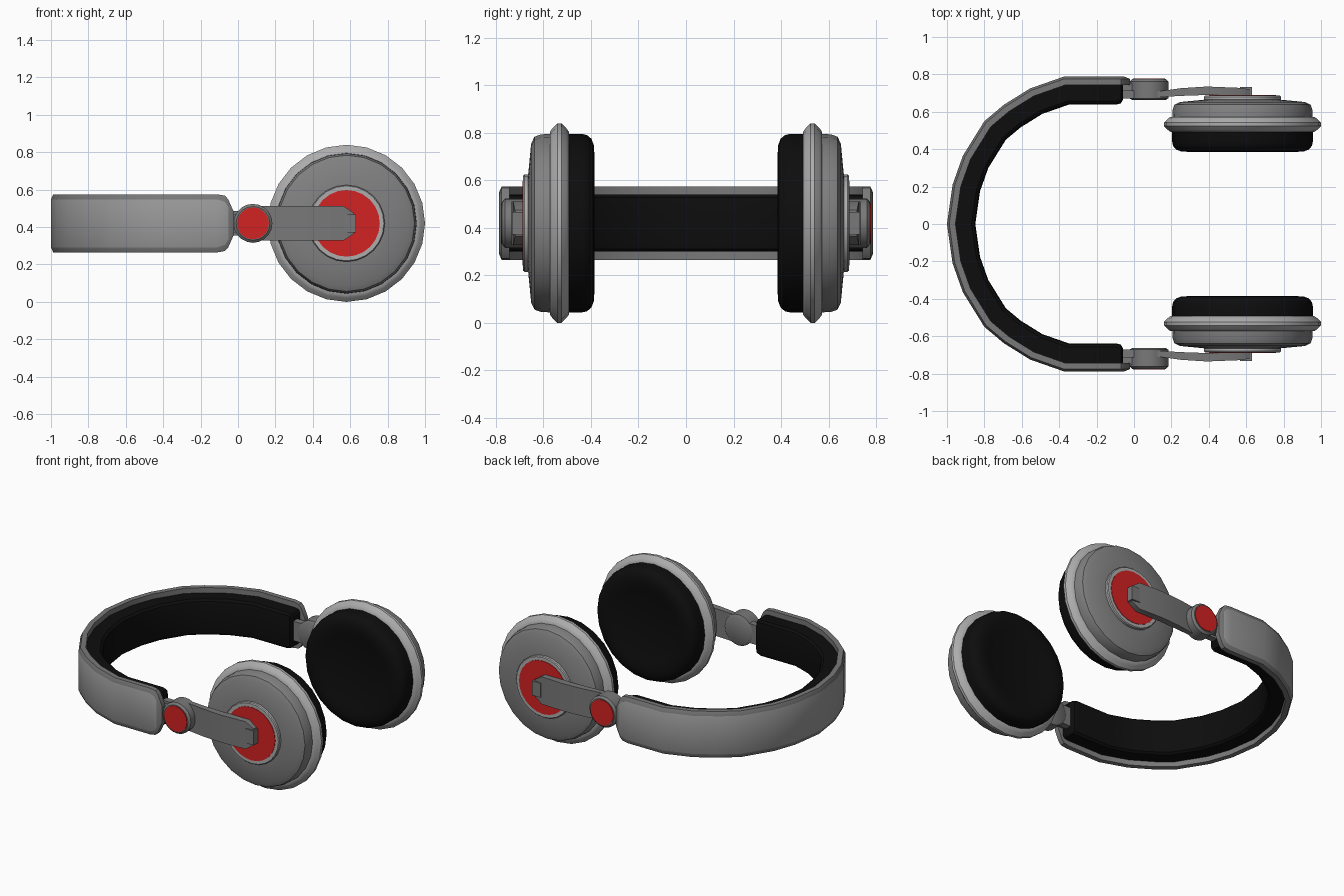
import bpy, bmesh, math
from mathutils import Vector

if "Cube" in bpy.data.objects:
    bpy.data.objects.remove(bpy.data.objects["Cube"])

CX, CZ = 0.58, 0.42   # cup centre


def material(name, r, g, b):
    m = bpy.data.materials.new(name)
    m.diffuse_color = (r, g, b, 1)
    m.use_nodes = True
    m.node_tree.nodes["Principled BSDF"].inputs["Base Color"].default_value = m.diffuse_color
    return m


BLACK = material("black padding", 0.004, 0.004, 0.004)
DARK = material("dark grey", 0.19, 0.19, 0.19)
SHELL = material("shell grey", 0.22, 0.22, 0.22)
PANEL = material("panel grey", 0.32, 0.32, 0.32)
LIGHT = material("light grey", 0.42, 0.42, 0.42)
RED = material("red", 0.65, 0.016, 0.016)


def loft(name, rings, mats, rule=None, angle=35):
    """Join equal closed rings into a capped solid; rule picks a face's material."""
    bm = bmesh.new()
    vs = [[bm.verts.new(p) for p in ring] for ring in rings]
    n = len(vs[0])
    for a, b in zip(vs, vs[1:]):
        for i in range(n):
            j = (i + 1) % n
            f = bm.faces.new((a[i], a[j], b[j], b[i]))
            if rule:
                f.material_index = rule(i, f.calc_center_median())
    bm.faces.new(vs[0])
    bm.faces.new(vs[-1])
    bmesh.ops.recalc_face_normals(bm, faces=bm.faces)
    me = bpy.data.meshes.new(name)
    bm.to_mesh(me)
    bm.free()
    for m in mats:
        me.materials.append(m)
    for p in me.polygons:
        p.use_smooth = True
    me.set_sharp_from_angle(angle=math.radians(angle))
    ob = bpy.data.objects.new(name, me)
    bpy.context.collection.objects.link(ob)
    return ob


def lathe(name, profile, s, mat, cx=CX, n=24):
    """Turn a (radius, y) profile around the y axis; s picks the side."""
    rings = [[(cx + r * math.cos(2 * math.pi * i / n), s * y,
               CZ + r * math.sin(2 * math.pi * i / n)) for i in range(n)]
             for r, y in profile]
    return loft(name, rings, [mat])


def box(name, x0, x1, y0, y1, h, s, mat):
    return loft(name, [[(x, s * y0, CZ - h), (x, s * y1, CZ - h),
                        (x, s * y1, CZ + h), (x, s * y0, CZ + h)] for x in (x0, x1)], [mat])


# Outer curve of the headband, from its middle towards one end
ARC = [(-1, 0), (-0.97, 0.21), (-0.915, 0.365), (-0.80, 0.55),
       (-0.695, 0.638), (-0.555, 0.725), (-0.375, 0.788)]


def sweep(name, ends, section, full, mats, rule=None):
    """Sweep section(*params) -> [(depth, z)] along the mirrored band curve."""
    half = [(p, full) for p in ARC] + [((x, 0.788), par) for x, par in ends]
    path = [((x, -y), par) for (x, y), par in half[:0:-1]] + half
    pts = [Vector(p) for p, _ in path]
    rings = []
    for i, (_, par) in enumerate(path):
        a = (pts[i] - pts[max(i - 1, 0)]).normalized()
        b = (pts[min(i + 1, len(pts) - 1)] - pts[i]).normalized()
        t = (a + b).normalized()
        c = max(t.dot(a), t.dot(b))
        nrm = Vector((t.y, -t.x)) / c      # points inwards
        rings.append([(*(pts[i] + nrm * d), CZ + z) for d, z in section(*par)])
    return loft(name, rings, mats, rule)


# Headband shell: bevelled border with a lighter outer panel
def shell_section(h, hp, d):
    return [(0.045, -h), (0.012, -h), (d, -hp), (d, hp), (0.012, h), (0.045, h)]


sweep("headband_shell",
      [(-0.11, (0.155, 0.128, 0)), (-0.07, (0.148, 0.115, 0)),
       (-0.052, (0.128, 0.088, 0)), (-0.022, (0.06, 0.05, 0.012))],
      shell_section, (0.155, 0.128, 0), [DARK, PANEL],
      lambda i, c: 1 if i == 2 and c.x < -0.052 else 0)


# Headband padding
def pad_section(h, d):
    return [(0.035, -h), (d - 0.02, -h), (d - 0.005, -h + 0.012), (d, -h + 0.035),
            (d, h - 0.035), (d - 0.005, h - 0.012), (d - 0.02, h), (0.035, h)]


sweep("headband_padding",
      [(-0.095, (0.12, 0.15)), (-0.07, (0.114, 0.143)), (-0.06, (0.1, 0.125))],
      pad_section, (0.12, 0.15), [BLACK])

for s, side in ((-1, "front"), (1, "back")):
    # Ear cup: cushion, rim, shell, hub
    lathe(side + "_cushion", [(0.19, 0.408), (0.24, 0.394), (0.29, 0.386), (0.325, 0.387),
                              (0.355, 0.398), (0.371, 0.417), (0.376, 0.44),
                              (0.376, 0.51)], s, BLACK)
    lathe(side + "_rim", [(0.36, 0.492), (0.385, 0.493), (0.40, 0.504), (0.42, 0.524),
                          (0.42, 0.542), (0.40, 0.562), (0.385, 0.573), (0.36, 0.574)], s, LIGHT)
    lathe(side + "_cup_shell", [(0.376, 0.56), (0.374, 0.61), (0.364, 0.638),
                                (0.335, 0.652), (0.2, 0.665)], s, SHELL)
    lathe(side + "_hub_ring", [(0.205, 0.655), (0.205, 0.68), (0.2, 0.686), (0.18, 0.686)],
          s, LIGHT)
    lathe(side + "_hub_disc", [(0.178, 0.684), (0.178, 0.689)], s, RED)

    # Hinge knob and the tongue joining it to the band
    lathe(side + "_hinge_knob", [(0.088, 0.662), (0.104, 0.672), (0.104, 0.762),
                                 (0.09, 0.774)], s, DARK, 0.08, 20)
    lathe(side + "_hinge_cap", [(0.085, 0.773), (0.085, 0.778)], s, RED, 0.08, 20)
    box(side + "_hinge_tongue", -0.10, 0.04, 0.672, 0.715, 0.065, s, DARK)
    box(side + "_hinge_block", -0.07, 0.02, 0.70, 0.755, 0.05, s, DARK)

    # Bowed arm with a tapered tip and its end pin
    arm = [(0.10, 0.705, 0.676, 0.092), (0.25, 0.726, 0.685, 0.092), (0.39, 0.735, 0.69, 0.092),
           (0.565, 0.728, 0.687, 0.092), (0.62, 0.72, 0.684, 0.055)]
    loft(side + "_arm", [[(x, s * yo, CZ - h), (x, s * yo, CZ + h),
                          (x, s * yi, CZ + h), (x, s * yi, CZ - h)]
                         for x, yo, yi, h in arm], [DARK])
    box(side + "_arm_pin", 0.567, 0.63, 0.68, 0.733, 0.048, s, DARK)
